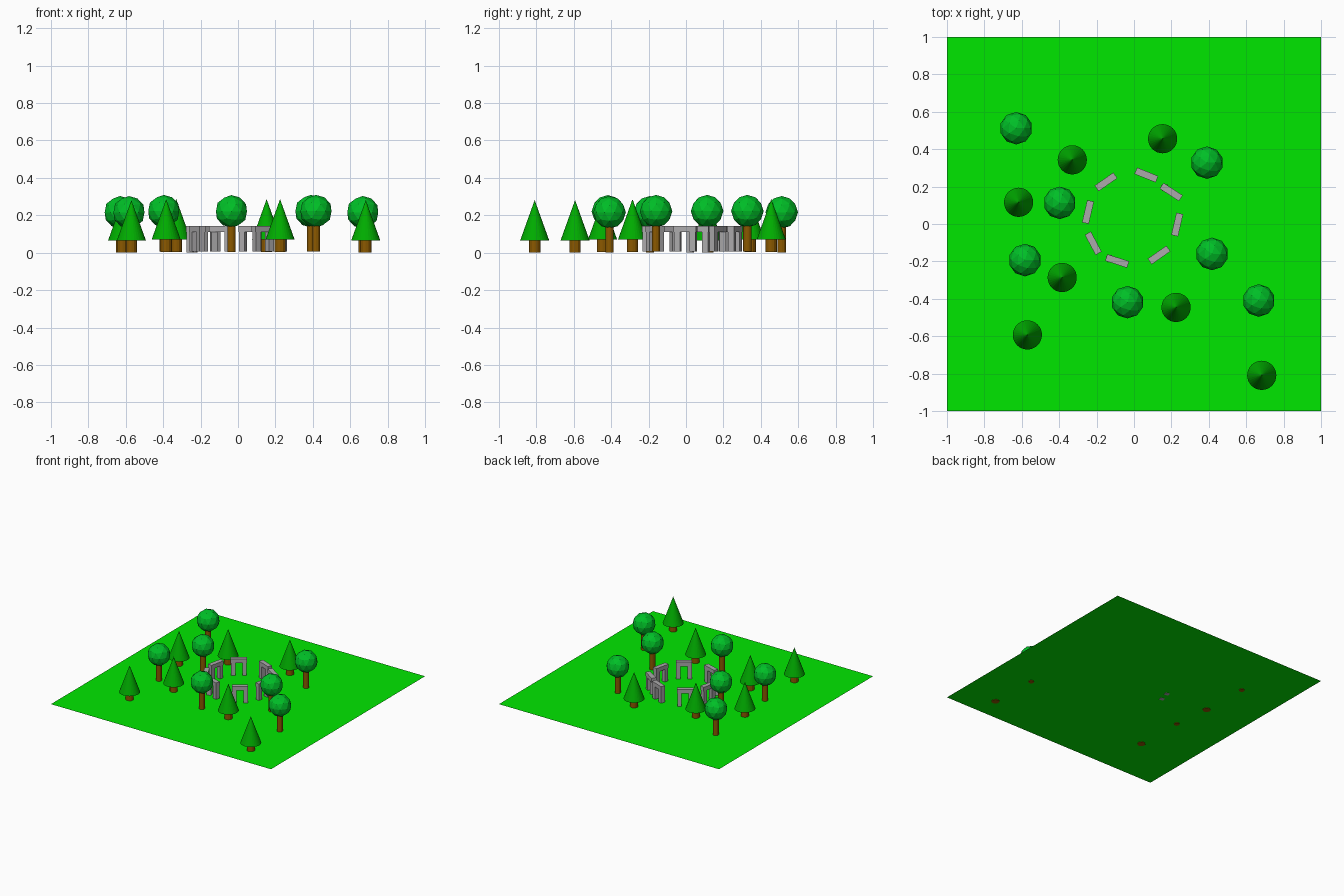
import bpy, math
from mathutils import Matrix, Vector

if "Cube" in bpy.data.objects:
    bpy.data.objects.remove(bpy.data.objects["Cube"])


def material(name, rgb):
    m = bpy.data.materials.new(name)
    m.diffuse_color = (*rgb, 1)
    m.use_nodes = True
    m.node_tree.nodes["Principled BSDF"].inputs["Base Color"].default_value = m.diffuse_color
    return m


GRASS = material("grass green", (0.0, 0.8, 0.0))
BARK = material("bark brown", (0.26, 0.1, 0.0))
LEAF = material("leaf green", (0.0, 0.52, 0.02))
PINE = material("pine green", (0.0, 0.42, 0.0))
STONE = material("stone grey", (0.41, 0.4, 0.41))


def finish(name, mat):
    ob = bpy.context.object
    ob.name = name
    ob.data.materials.append(mat)
    return ob


def trunk(name, x, y, r, z0, z1):
    bpy.ops.mesh.primitive_cylinder_add(vertices=12, radius=r, depth=z1 - z0,
                                        location=(x, y, (z0 + z1) / 2))
    finish(name, BARK)


def round_tree(x, y, z):
    trunk("round_tree_trunk", x, y, 0.022, z, 0.17)
    bpy.ops.mesh.primitive_ico_sphere_add(subdivisions=2, radius=0.087,
                                          location=(x, y, z + 0.216))
    finish("round_tree_crown", LEAF)


def pine_tree(x, y, z):
    trunk("pine_trunk", x, y, 0.03, z, 0.08)
    bpy.ops.mesh.primitive_cone_add(vertices=32, radius1=0.078, depth=0.217,
                                    location=(x, y, z + 0.173))
    finish("pine_crown", PINE)


def block(name, centre, size, angle):
    bpy.ops.mesh.primitive_cube_add(size=1, location=centre, rotation=(0, 0, angle))
    ob = finish(name, STONE)
    ob.scale = size


def stone_arch(x, y, degrees, twist=0, base=0.006):
    a = math.radians(degrees)
    turn = Matrix.Rotation(a, 3, 'Z')
    for side in (-1, 1):
        p = Vector((x, y, (base + 0.111) / 2)) + turn @ Vector((side * 0.042, 0, 0))
        block("standing_stone", p, (0.033, 0.034, 0.111 - base),
              a + (math.radians(twist) if side < 0 else 0))
    block("lintel_stone", (x, y, 0.1265), (0.122, 0.037, 0.033), a)


# Ground sheet
bpy.ops.mesh.primitive_plane_add(size=2, location=(0, 0, 0.004))
finish("meadow", GRASS)

# Trees: x, y and base height (outer trunks reach through the ground)
for t in [(-0.63, 0.512, 0), (-0.397, 0.113, 0.006), (-0.583, -0.193, 0),
          (-0.035, -0.418, 0.005), (0.417, -0.16, 0.006),
          (0.667, -0.409, 0), (0.39, 0.328, 0.006)]:
    round_tree(*t)
for t in [(-0.33, 0.343, 0.005), (0.153, 0.456, 0.005), (-0.617, 0.116, 0),
          (-0.384, -0.286, 0.005), (-0.57, -0.593, 0),
          (0.225, -0.446, 0.005), (0.683, -0.809, 0)]:
    pine_tree(*t)

# Stone circle: x, y, heading, twist of one upright
for s in [(-0.15, 0.225, 35), (0.066, 0.262, -22), (0.199, 0.171, -33, 40),
          (0.231, -0.003, 77), (0.134, -0.166, 35), (-0.09, -0.198, -18, 35),
          (-0.218, -0.103, -62), (-0.246, 0.064, 77, 0, 0.002)]:
    stone_arch(*s)
